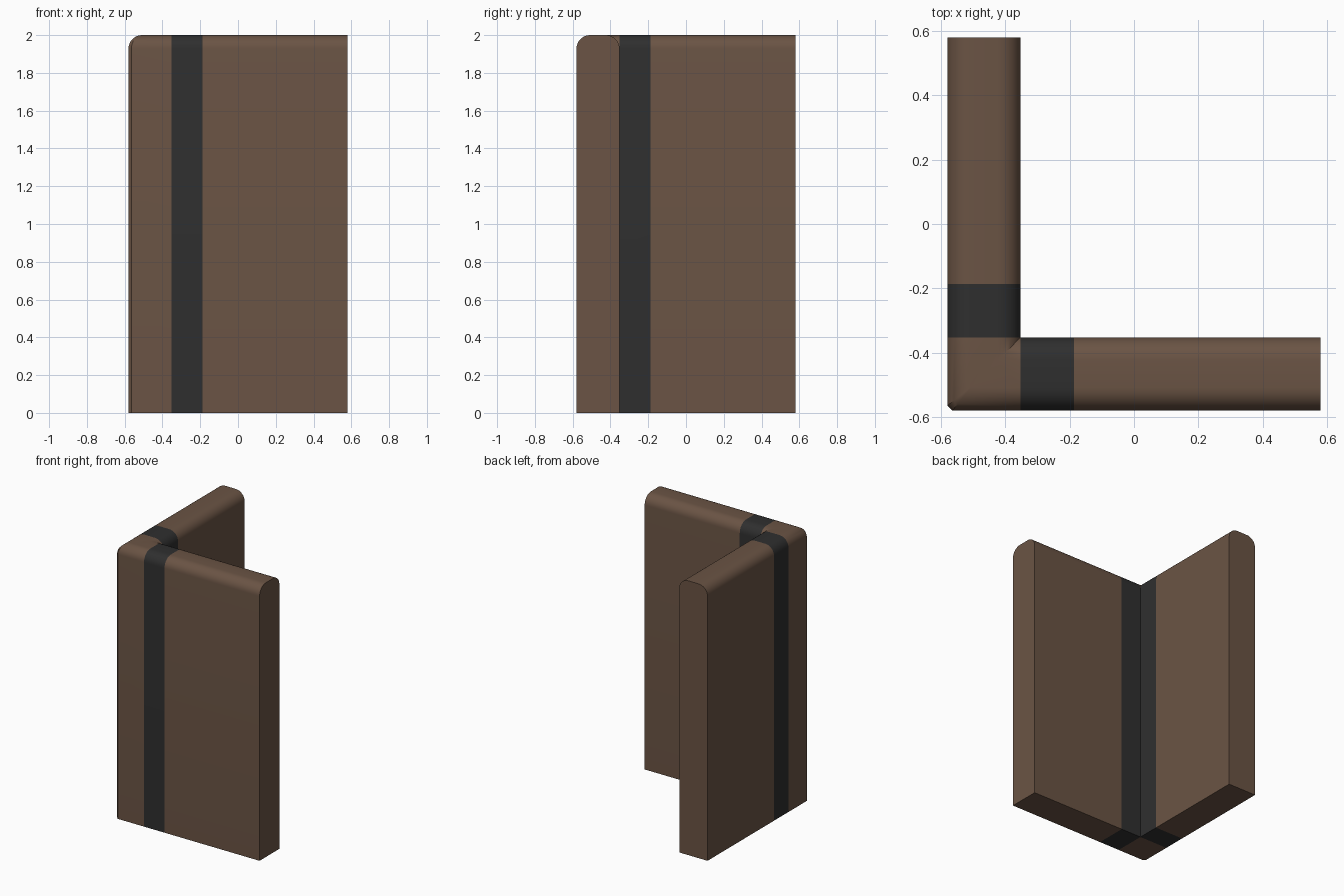
import bpy, bmesh, math

if "Cube" in bpy.data.objects:
    bpy.data.objects.remove(bpy.data.objects["Cube"])

OUT, INN, H, R = 0.58, 0.352, 2.0, 0.072   # outer/inner wall offsets, height, top rounding
BAND = 0.187                               # far edge of the dark bands
CHAMFER = 0.016                            # small cut on the outer vertical corner
N = 8


def material(name, rgb):
    m = bpy.data.materials.new(name)
    m.diffuse_color = (*rgb, 1.0)
    m.use_nodes = True
    m.node_tree.nodes["Principled BSDF"].inputs["Base Color"].default_value = m.diffuse_color
    return m


brown = material("brown_wall", (0.145, 0.088, 0.058))
dark = material("dark_band", (0.028, 0.028, 0.028))

# Wall cross-section: (offset from centre, height), rounded on both top edges
profile = [(OUT, 0.0)]
for i in range(N + 1):
    a = math.pi / 2 * i / N
    profile.append((OUT - R + R * math.cos(a), H - R + R * math.sin(a)))
for i in range(N + 1):
    a = math.pi / 2 * (1 + i / N)
    profile.append((INN + R + R * math.cos(a), H - R + R * math.sin(a)))
profile.append((INN, 0.0))


def cut(o):
    return CHAMFER * max(0.0, (o - (OUT - R)) / R)


# Stations along the L: right arm, mitred corner, back arm
stations = [
    lambda o: (OUT, -o),
    lambda o: (-BAND, -o),
    lambda o: (-INN, -o),
    lambda o: (-o + cut(o), -o),
    lambda o: (-o, -o + cut(o)),
    lambda o: (-o, -INN),
    lambda o: (-o, -BAND),
    lambda o: (-o, OUT),
]

bm = bmesh.new()
rings = [[bm.verts.new((*s(o), z)) for o, z in profile] for s in stations]
n = len(profile)
for k in range(len(rings) - 1):
    for i in range(n):
        j = (i + 1) % n
        f = bm.faces.new((rings[k][i], rings[k][j], rings[k + 1][j], rings[k + 1][i]))
        f.material_index = 1 if k in (1, 5) else 0   # bands beside the corner
bm.faces.new(rings[0])
bm.faces.new(rings[-1])
bmesh.ops.remove_doubles(bm, verts=bm.verts[:], dist=0.0002)
bmesh.ops.recalc_face_normals(bm, faces=bm.faces[:])

mesh = bpy.data.meshes.new("corner_wall")
bm.to_mesh(mesh)
bm.free()
mesh.materials.append(brown)
mesh.materials.append(dark)
wall = bpy.data.objects.new("corner_wall", mesh)
bpy.context.collection.objects.link(wall)

# Smooth the rounded top, keep real corners crisp
bpy.context.view_layer.objects.active = wall
wall.select_set(True)
bpy.ops.object.shade_smooth_by_angle(angle=math.radians(30))
